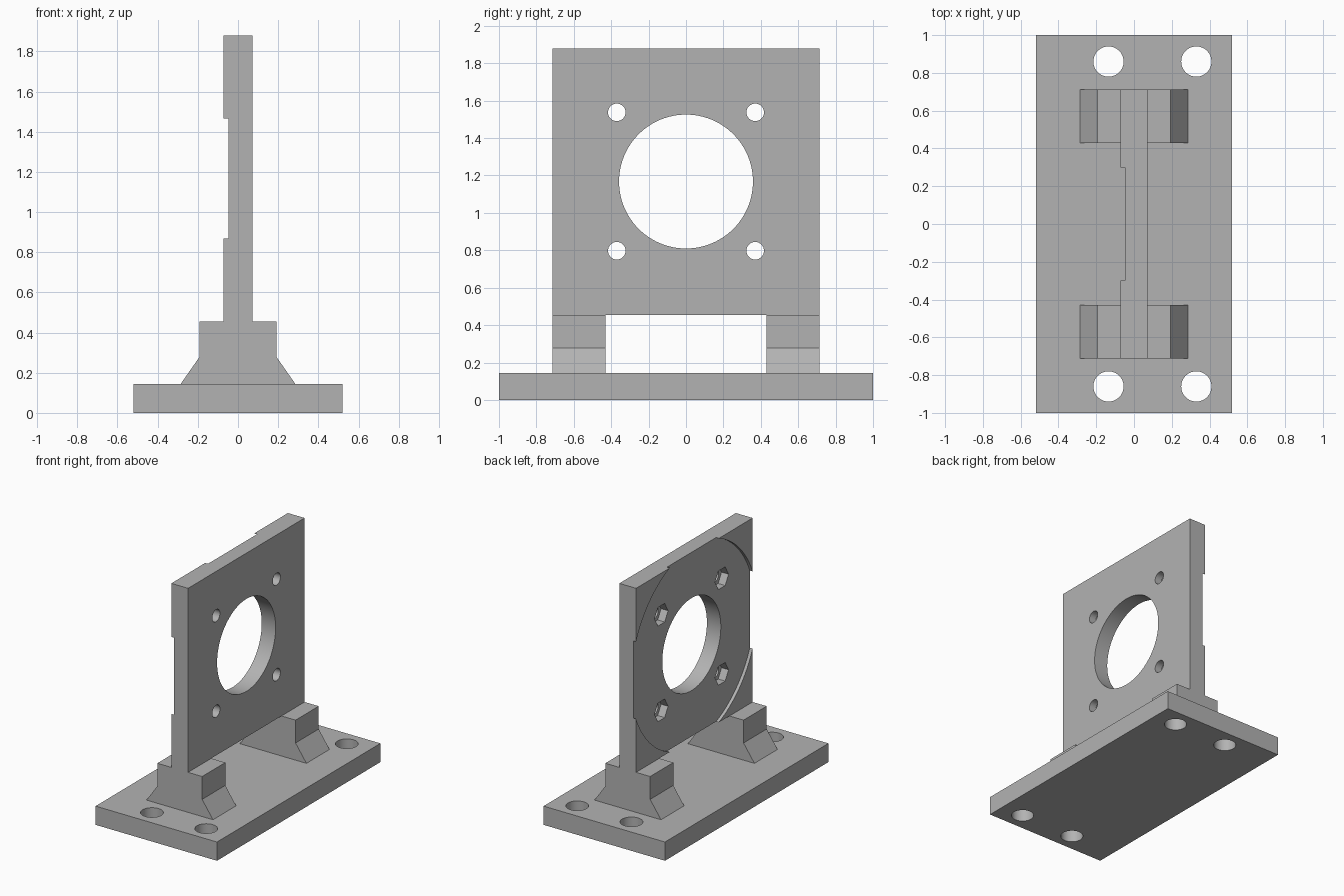
import bpy, math

if "Cube" in bpy.data.objects:
    bpy.data.objects.remove(bpy.data.objects["Cube"], do_unlink=True)

grey = bpy.data.materials.new("plain grey")
grey.use_nodes = True
colour = (0.45, 0.45, 0.45, 1)
grey.diffuse_color = colour
grey.node_tree.nodes["Principled BSDF"].inputs["Base Color"].default_value = colour

# Main dimensions
BASE_TOP = 0.145
PLATE_Z0, PLATE_Z1 = 0.455, 1.88
PLATE_X, PLATE_Y = 0.0715, 0.713
CENTRE_Z = (PLATE_Z0 + PLATE_Z1) / 2
RECESS_X = -PLATE_X + 0.024
SCREW = 0.37


def extrude_y(name, profile, y0, y1):
    """Solid from an x-z profile, extruded along y."""
    n = len(profile)
    verts = [(x, y, z) for y in (y0, y1) for x, z in profile]
    faces = [tuple(range(n)), tuple(reversed(range(n, 2 * n)))]
    faces += [(i, i + n, (i + 1) % n + n, (i + 1) % n) for i in range(n)]
    mesh = bpy.data.meshes.new(name)
    mesh.from_pydata(verts, [], faces)
    mesh.materials.append(grey)
    obj = bpy.data.objects.new(name, mesh)
    bpy.context.collection.objects.link(obj)
    return obj


def box(name, x, y, z0, z1):
    return extrude_y(name, [(-x, z0), (x, z0), (x, z1), (-x, z1)], -y, y)


def drill(target, radius, location, depth, along_x=False, sides=64):
    """Cut a round or hexagonal hole centred on location."""
    rotation = (0, math.pi / 2, 0) if along_x else (0, 0, 0)
    bpy.ops.mesh.primitive_cylinder_add(vertices=sides, radius=radius, depth=depth,
                                        location=location, rotation=rotation)
    cutter = bpy.context.object
    cutter.hide_render = True
    cutter.data.materials.append(grey)
    bpy.ops.object.select_all(action="DESELECT")
    bpy.context.view_layer.objects.active = target
    target.select_set(True)
    mod = target.modifiers.new("hole", "BOOLEAN")
    mod.operation = "DIFFERENCE"
    mod.solver = "EXACT"
    mod.object = cutter
    bpy.ops.object.modifier_apply(modifier=mod.name)
    bpy.data.objects.remove(cutter, do_unlink=True)


def smooth(obj):
    bpy.ops.object.select_all(action="DESELECT")
    bpy.context.view_layer.objects.active = obj
    obj.select_set(True)
    bpy.ops.object.shade_smooth_by_angle(angle=math.radians(30))


# Base with four mounting holes
base = box("base", 0.52, 1.0, 0, BASE_TOP)
for x in (-0.135, 0.33):
    for y in (-0.86, 0.86):
        drill(base, 0.08, (x, y, BASE_TOP / 2), 0.4)
smooth(base)

# Two flared feet carrying the plate
half = [(0.285, BASE_TOP), (0.192, 0.278), (0.192, PLATE_Z0)]
profile = half + [(-x, z) for x, z in reversed(half)]
extrude_y("front_foot", profile, -PLATE_Y, -0.43)
extrude_y("back_foot", profile, 0.43, PLATE_Y)

# Upright plate: shallow round recess, bore, screw holes and hexagonal nut pockets
plate = box("upright_plate", PLATE_X, PLATE_Y, PLATE_Z0, PLATE_Z1)
drill(plate, 0.773, (RECESS_X - 0.1, 0, CENTRE_Z), 0.2, True, 128)
drill(plate, 0.358, (0, 0, CENTRE_Z), 0.4, True, 96)
for y in (-SCREW, SCREW):
    for z in (CENTRE_Z - SCREW, CENTRE_Z + SCREW):
        drill(plate, 0.047, (0, y, z), 0.4, True, 32)
        drill(plate, 0.083, (RECESS_X - 0.05, y, z), 0.22, True, 6)
smooth(plate)
